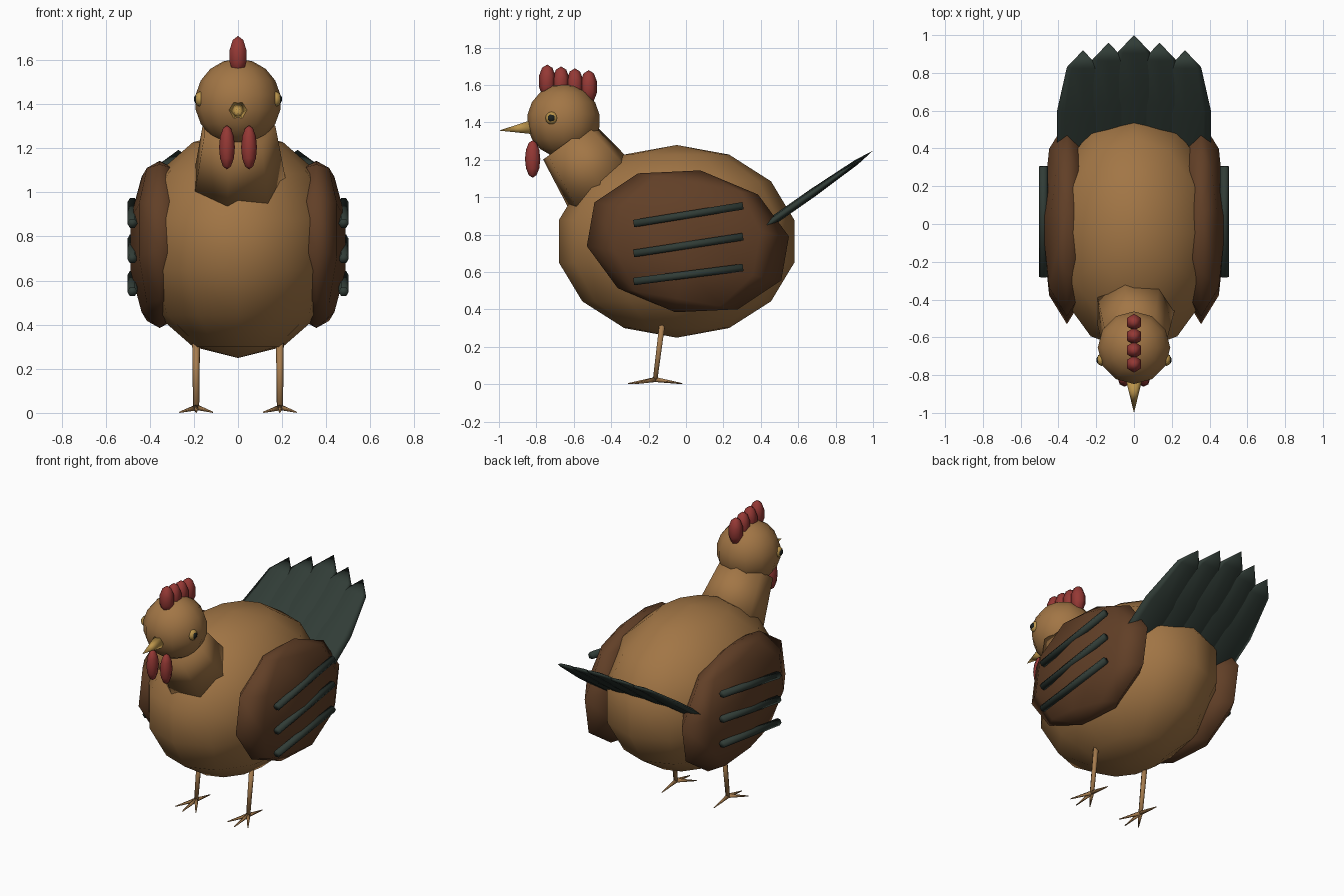
import bpy, bmesh, math
from mathutils import Matrix, Vector

if "Cube" in bpy.data.objects:
    bpy.data.objects.remove(bpy.data.objects["Cube"])


def material(name, rgb):
    m = bpy.data.materials.new(name)
    m.diffuse_color = (*rgb, 1)
    m.use_nodes = True
    m.node_tree.nodes["Principled BSDF"].inputs["Base Color"].default_value = m.diffuse_color
    return m


TAN = material("tan_plumage", (0.36, 0.18, 0.06))
BROWN = material("dark_brown", (0.12, 0.05, 0.02))
GREEN = material("blackish_green", (0.03, 0.045, 0.037))
RED = material("comb_red", (0.30, 0.04, 0.035))
YELLOW = material("beak_yellow", (0.50, 0.30, 0.07))
LEG = material("leg_tan", (0.38, 0.20, 0.075))
BLACK = material("pupil_black", (0.012, 0.015, 0.013))


def finish(name, bm, mat):
    bmesh.ops.recalc_face_normals(bm, faces=bm.faces)
    me = bpy.data.meshes.new(name)
    bm.to_mesh(me)
    bm.free()
    me.materials.append(mat)
    for p in me.polygons:
        p.use_smooth = True
    ob = bpy.data.objects.new(name, me)
    bpy.context.collection.objects.link(ob)
    return ob


def ellipsoid(name, center, radii, mat, segs=8, rings=5, tilt=0.0):
    """Stretched sphere, poles on local z, tilted about x (degrees)."""
    bm = bmesh.new()
    bmesh.ops.create_uvsphere(bm, u_segments=segs, v_segments=rings, radius=1)
    bm.transform(Matrix.Translation(center)
                 @ Matrix.Rotation(math.radians(tilt), 4, 'X')
                 @ Matrix.Diagonal((*radii, 1)))
    return finish(name, bm, mat)


def rod(name, a, b, r1, r2, mat, segs=6):
    """Tapered rod from a to b, with its first corner on +x."""
    a, b = Vector(a), Vector(b)
    w = (b - a).normalized()
    u = Vector((1, 0, 0))
    u = (u - w * u.dot(w)).normalized()
    v = w.cross(u)
    bm = bmesh.new()

    def ring(c, r):
        return [bm.verts.new(c + r * (u * math.cos(t) + v * math.sin(t)))
                for t in (2 * math.pi * i / segs for i in range(segs))]

    lo = ring(a, r1)
    hi = ring(b, r2) if r2 > 0 else [bm.verts.new(b)]
    bm.faces.new(lo)
    if r2 > 0:
        bm.faces.new(hi)
    for i in range(segs):
        j = (i + 1) % segs
        top = [hi[j], hi[i]] if r2 > 0 else [hi[0]]
        bm.faces.new([lo[i], lo[j]] + top)
    return finish(name, bm, mat)


# Body, neck and head
ellipsoid("body", (0, -0.05, 0.765), (0.47, 0.645, 0.515), TAN, 12, 7)
rod("neck", (0, -0.44, 1.04), (0, -0.63, 1.30), 0.22, 0.17, TAN, 7)
ellipsoid("head", (0, -0.655, 1.41), (0.195, 0.195, 0.197), TAN, 12, 9)

# Beak
rod("beak", (0, -0.83, 1.375), (0, -1.0, 1.357), 0.042, 0, YELLOW, 6)

# Comb lobes along the crown
for i in range(4):
    ellipsoid(f"comb_lobe_{i + 1}", (0, -0.742 + 0.074 * i, 1.62 - 0.01 * i),
              (0.046, 0.047, 0.09), RED, 6, 5)

# Paired parts
for s, side in ((-1, "left"), (1, "right")):
    ellipsoid(f"wattle_{side}", (s * 0.05, -0.82, 1.205),
              (0.036, 0.041, 0.1), RED, 8, 6)
    ellipsoid(f"eye_{side}", (s * 0.172, -0.718, 1.424),
              (0.025, 0.034, 0.034), YELLOW, 8, 6)
    ellipsoid(f"pupil_{side}", (s * 0.185, -0.72, 1.424),
              (0.015, 0.022, 0.022), BLACK, 8, 6)

    # Wing with three dark quills
    ellipsoid(f"wing_{side}", (s * 0.355, 0.01, 0.765),
              (0.14, 0.555, 0.385), BROWN, 8, 5, tilt=-10)
    for k, (z0, z1) in enumerate(((0.86, 0.955), (0.70, 0.79), (0.55, 0.625))):
        rod(f"wing_quill_{side}_{k + 1}", (s * 0.479, -0.28, z0),
            (s * 0.479, 0.305, z1), 0.023, 0.023, GREEN, 6)

    # Leg and toes
    x = s * 0.19
    rod(f"leg_{side}", (x, -0.125, 0.34), (x, -0.165, 0.025),
        0.018, 0.014, LEG, 6)
    toes = ((0, -0.145), (-0.075, -0.11), (0.075, -0.11), (0, 0.145))
    for k, (dx, dy) in enumerate(toes):
        rod(f"toe_{side}_{k + 1}", (x, -0.165, 0.026),
            (x + dx, -0.165 + dy, 0.004), 0.014, 0.003, LEG, 5)

# Fan of tail feathers, all in one sloping plane
slope = math.radians(35)
along = Vector((0, math.cos(slope), math.sin(slope)))
tip = Vector((0, 1.0, 1.25))
for i in range(-2, 3):
    c = tip - along * (0.57 + 0.049 * abs(i)) + Vector((0.135 * i, 0, 0))
    ellipsoid(f"tail_feather_{i + 3}", c, (0.145, 0.024, 0.57), GREEN, 8, 5,
              tilt=35 - 90)

# Rest the toes on the ground
bpy.context.view_layer.update()
low = min(v.co.z for o in bpy.data.objects for v in o.data.vertices)
for o in bpy.data.objects:
    o.data.transform(Matrix.Translation((0, 0, -low)))
